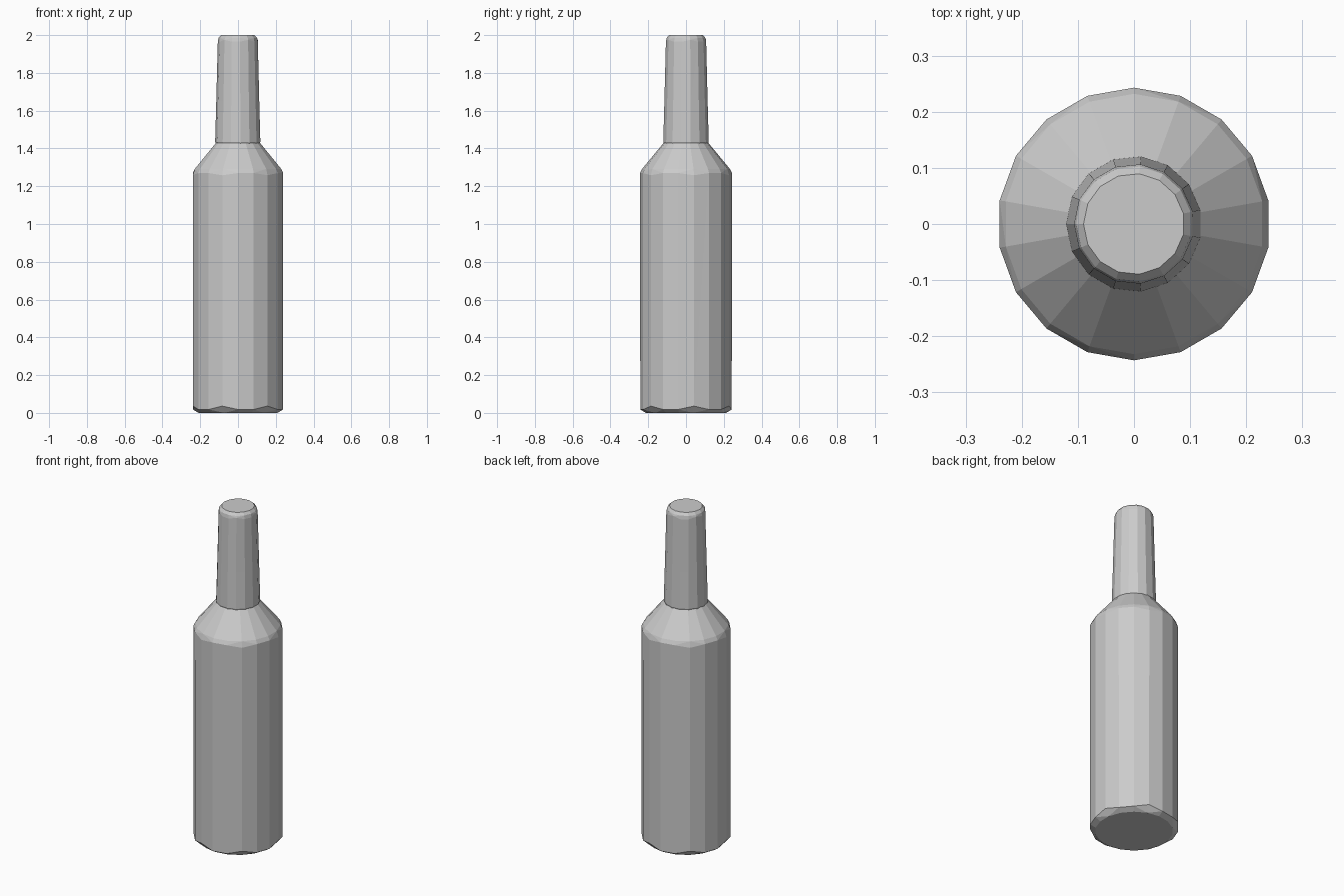
import bpy, bmesh, math

cube = bpy.data.objects.get("Cube")
if cube:
    bpy.data.objects.remove(cube, do_unlink=True)

grey = bpy.data.materials.new("plain grey")
grey.use_nodes = True
colour = (0.6, 0.6, 0.6, 1)
grey.diffuse_color = colour
grey.node_tree.nodes["Principled BSDF"].inputs["Base Color"].default_value = colour


def lathe(name, profile, sides):
    """Spin (radius, height, wobble) rings into a closed, flat-faceted solid."""
    bm = bmesh.new()
    rings = []
    for r, z, wobble in profile:
        ring = []
        for i in range(sides):
            a = math.tau * (i + 0.5) / sides
            # uneven chipped edge: every third corner dips a little
            dz = wobble * (1 if i % 3 == 0 else 0)
            ring.append(bm.verts.new((r * math.cos(a), r * math.sin(a), z + dz)))
        rings.append(ring)
    for low, high in zip(rings, rings[1:]):
        for i in range(sides):
            j = (i + 1) % sides
            bm.faces.new((low[i], low[j], high[j], high[i]))
    bm.faces.new(rings[0][::-1])
    bm.faces.new(rings[-1])
    bmesh.ops.triangulate(bm, faces=[f for f in bm.faces if len(f.verts) == 4])
    mesh = bpy.data.meshes.new(name)
    bm.to_mesh(mesh)
    bm.free()
    mesh.materials.append(grey)
    obj = bpy.data.objects.new(name, mesh)
    bpy.context.collection.objects.link(obj)
    return obj


# Cylindrical body with a chamfered base and sloping shoulder
lathe("bottle_body", [
    (0.212, 0.0, 0), (0.242, 0.018, 0.018), (0.243, 1.27, -0.012),
    (0.232, 1.292, 0), (0.118, 1.43, 0),
], 18)

# Tapering neck with a small bevelled, solid top
lathe("bottle_neck", [
    (0.117, 1.42, 0), (0.121, 1.435, 0), (0.115, 1.65, 0),
    (0.107, 1.965, 0.01), (0.103, 1.985, 0), (0.09, 2.0, 0),
], 15)
